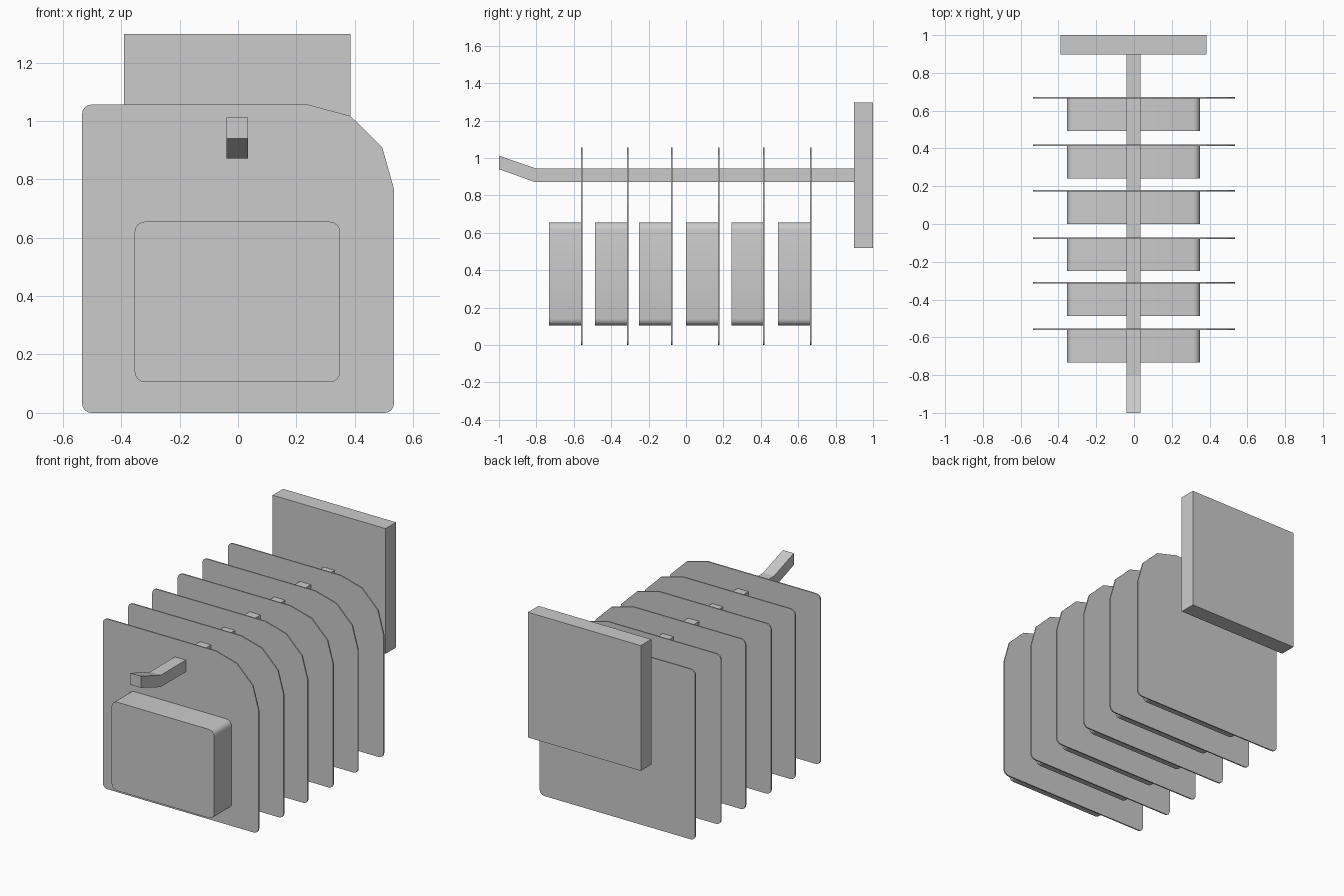
import bpy, bmesh
from math import cos, sin, radians

if "Cube" in bpy.data.objects:
    bpy.data.objects.remove(bpy.data.objects["Cube"])


def corner(cx, cz, r, start, steps=4):
    """Quarter-circle of points, counter-clockwise from the start angle."""
    angles = [radians(start + 90 * i / steps) for i in range(steps + 1)]
    return [(cx + r * cos(a), cz + r * sin(a)) for a in angles]


def prism(name, points, axis, lo, hi):
    """Extrude a closed profile along x (profile is y,z) or y (profile is x,z)."""
    bm = bmesh.new()
    place = (lambda a, b: (lo, a, b)) if axis == 'X' else (lambda a, b: (a, lo, b))
    face = bm.faces.new([bm.verts.new(place(a, b)) for a, b in points])
    ext = bmesh.ops.extrude_face_region(bm, geom=[face], use_keep_orig=True)
    shift = (hi - lo, 0, 0) if axis == 'X' else (0, hi - lo, 0)
    verts = [g for g in ext['geom'] if isinstance(g, bmesh.types.BMVert)]
    bmesh.ops.translate(bm, verts=verts, vec=shift)
    bmesh.ops.recalc_face_normals(bm, faces=bm.faces)
    mesh = bpy.data.meshes.new(name)
    bm.to_mesh(mesh)
    bm.free()
    obj = bpy.data.objects.new(name, mesh)
    bpy.context.collection.objects.link(obj)
    return obj


# Wall plate at the back
prism("wall_plate", [(-0.39, 0.52), (0.385, 0.52), (0.385, 1.297), (-0.39, 1.297)],
      'Y', 0.897, 1.0)

# Square peg with its upturned front tip
prism("display_peg", [(0.897, 0.872), (0.897, 0.945), (-0.805, 0.945),
                      (-1.0, 1.012), (-1.0, 0.94), (-0.81, 0.872)], 'X', -0.04, 0.035)

# Backing card outline: three rounded corners and one large faceted corner
W, H, R = 0.534, 1.056, 0.032
card = (corner(-W + R, R, R, 180) + corner(W - R, R, R, 270)
        + [(W, 0.768), (0.494, 0.91), (0.385, 1.017), (0.24, H)]
        + corner(-W + R, H - R, R, 90))

# Package outline: rounded rectangle
L, T, B, P, R = -0.354, 0.655, 0.105, 0.35, 0.036
package = (corner(L + R, B + R, R, 180) + corner(P - R, B + R, R, 270)
           + corner(P - R, T - R, R, 0) + corner(L + R, T - R, R, 90))

# Six hanging cards, each with a package on its front
for i, y in enumerate([-0.558, -0.311, -0.075, 0.175, 0.417, 0.668], 1):
    prism(f"card_{i}", card, 'Y', y - 0.004, y + 0.004)
    box = prism(f"package_{i}", package, 'Y', y - 0.175, y - 0.004)
    bpy.ops.object.select_all(action='DESELECT')
    box.select_set(True)
    bpy.context.view_layer.objects.active = box
    bpy.ops.object.shade_smooth_by_angle(angle=radians(35))
